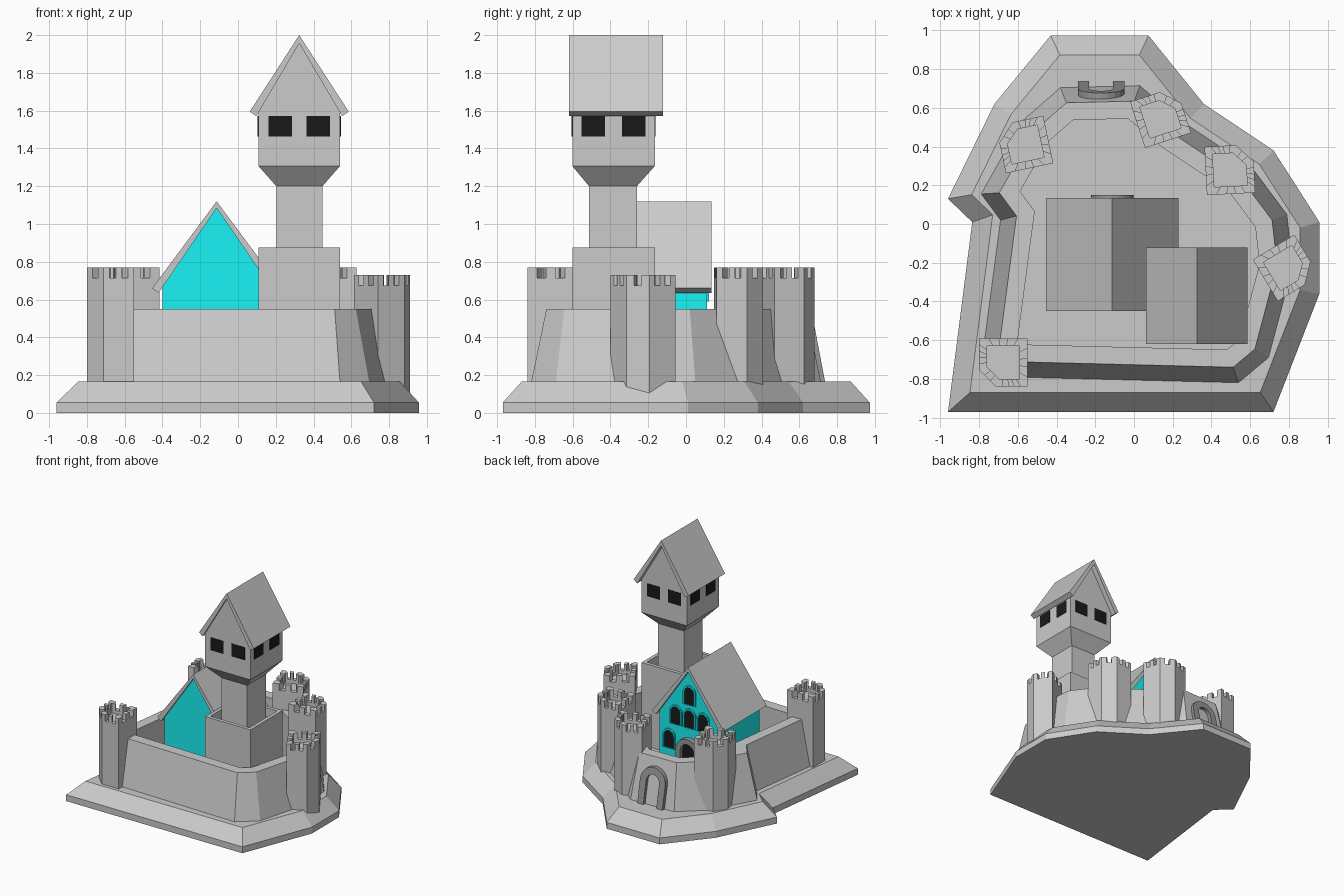
import bpy, bmesh
from math import sin, cos, pi, radians
from mathutils import Vector, Matrix

if "Cube" in bpy.data.objects:
    bpy.data.objects.remove(bpy.data.objects["Cube"])


def material(name, rgb):
    m = bpy.data.materials.new(name)
    m.diffuse_color = (*rgb, 1)
    m.use_nodes = True
    m.node_tree.nodes["Principled BSDF"].inputs["Base Color"].default_value = m.diffuse_color
    return m


TEAL = material("teal", (0.01, 0.9, 0.92))
BLACK = material("black", (0.01, 0.01, 0.01))
DARK = material("dark_stone", (0.3, 0.3, 0.3))


def inset(pts, d):
    """Mitred inward offset of a closed counter-clockwise outline."""
    out = []
    for i, p in enumerate(pts):
        p, a, b = Vector(p), Vector(pts[i - 1]), Vector(pts[(i + 1) % len(pts)])
        u, v = (p - a).normalized(), (b - p).normalized()
        n, m = Vector((-u.y, u.x)), Vector((-v.y, v.x))
        out.append(tuple(p + (n + m) * d / (1 + n.dot(m))))
    return out


def at(pts, z):
    return [(p[0], p[1], z) for p in pts]


def rect(x0, x1, y0, y1):
    return [(x0, y0), (x1, y0), (x1, y1), (x0, y1)]


def loft(name, loops, mat=None, ring=False):
    """Skin through outlines; caps both ends, or closes onto itself for a ring."""
    bm = bmesh.new()
    rows = [[bm.verts.new(p) for p in l] for l in loops]
    n = len(rows[0])
    for k in range(len(rows) if ring else len(rows) - 1):
        a, b = rows[k], rows[(k + 1) % len(rows)]
        for i in range(n):
            j = (i + 1) % n
            bm.faces.new((a[i], a[j], b[j], b[i]))
    if not ring:
        bm.faces.new(rows[0][::-1])
        bm.faces.new(rows[-1])
    bmesh.ops.recalc_face_normals(bm, faces=bm.faces)
    me = bpy.data.meshes.new(name)
    bm.to_mesh(me)
    bm.free()
    ob = bpy.data.objects.new(name, me)
    bpy.context.collection.objects.link(ob)
    if mat:
        me.materials.append(mat)
    return ob


def extrude_y(name, xz, y0, y1, mat=None):
    return loft(name, [[(x, y, z) for x, z in xz] for y in (y0, y1)], mat)


# Stepped plinth
base = [(-0.96, -0.97), (0.72, -0.97), (0.957, -0.36), (0.957, 0.01), (0.72, 0.38), (0.36, 0.62),
        (0.075, 0.973), (-0.43, 0.973), (-0.72, 0.62), (-0.96, 0.13), (-0.835, 0.01)]
loft("plinth", [at(base, 0), at(base, 0.055), at(inset(base, 0.1), 0.165)])

# Sloped curtain wall around an open courtyard
wall = [(-0.66, -0.79), (0.54, -0.82), (0.695, -0.69), (0.82, -0.22), (0.79, 0.05), (0.61, 0.29),
        (0.25, 0.53), (0.03, 0.715), (-0.38, 0.705), (-0.58, 0.53), (-0.79, 0.155), (-0.69, 0.02),
        (-0.78, -0.66)]
inner = inset(wall, 0.17)
loft("curtain_wall", [at(wall, 0.16), at(inset(wall, 0.08), 0.55), at(inner, 0.55),
                      at(inner, 0.16)], ring=True)


# Chamfered wall towers with battlements
def wall_tower(i, cx, cy, rot, top):
    h, c = 0.125, 0.088
    m = Matrix.Rotation(radians(rot), 2)
    out = [tuple(m @ Vector(p) + Vector((cx, cy))) for p in
           [(c - h, -h), (h, -h), (h, h), (-h, h), (-h, c - h)]]
    inn = inset(out, 0.04)
    rim = top - 0.055
    loft(f"wall_tower_{i}", [at(out, 0.06), at(out, rim), at(inn, rim), at(inn, rim - 0.03)])
    for s in range(5):
        a, b = Vector(out[s]), Vector(out[(s + 1) % 5])
        c0, d0 = Vector(inn[s]), Vector(inn[(s + 1) % 5])
        n = 5 if (b - a).length > 0.14 else 3
        for k in range(0, n, 2):
            t, u = k / n, (k + 1) / n
            q = [a.lerp(b, t), a.lerp(b, u), c0.lerp(d0, u), c0.lerp(d0, t)]
            loft(f"merlon_{i}_{s}_{k}", [at(q, rim - 0.004), at(q, top)])


for i, t in enumerate([(-0.675, -0.715, 0, 0.77), (-0.565, 0.41, -78, 0.77),
                       (0.137, 0.55, -162, 0.77), (0.495, 0.28, -177, 0.77),
                       (0.785, -0.227, 121, 0.73)]):
    wall_tower(i + 1, *t)


# Gabled roof slab: ridge at x, running in y
def roof(name, x, w, eave, ridge, t, y0, y1):
    prof = [(x - w, eave), (x, ridge), (x + w, eave), (x + w - 0.035, eave - 0.024),
            (x, ridge - t), (x - w + 0.035, eave - 0.024)]
    extrude_y(name, prof, y0, y1)


# Hall
hx = -0.113
extrude_y("hall", [(hx - 0.287, 0.16), (hx + 0.287, 0.16), (hx + 0.287, 0.67), (hx, 1.085),
                   (hx - 0.287, 0.67)], -0.43, 0.11, TEAL)
roof("hall_roof", hx, 0.342, 0.66, 1.12, 0.036, -0.45, 0.135)


def arch(x, z, w, h, n=10):
    """Round-headed outline standing on z, half width w, total height h."""
    return [(x - w, z)] + [(x - w * cos(pi * k / n), z + h - w + w * sin(pi * k / n))
                           for k in range(n + 1)] + [(x + w, z)]


def archway(name, x, z, w0, h0, w1, h1, y0, y1, mat):
    """Arch frame made from an outer and an inner arch outline."""
    a, b = arch(x, z, w0, h0), arch(x, z, w1, h1)
    bm_loops = [[(p[0], y, p[1]) for p in o] for o, y in ((a, y0), (a, y1), (b, y1), (b, y0))]
    return loft(name, bm_loops, mat, ring=True)


# Arched windows and door on the back gable of the hall
for i, (dx, z) in enumerate([(0, 0.79), (-0.13, 0.59), (0, 0.59), (0.13, 0.59),
                             (-0.195, 0.37), (0.195, 0.37)]):
    archway(f"window_frame_{i}", hx + dx, z, 0.06, 0.165, 0.046, 0.15, 0.105, 0.122, TEAL)
    extrude_y(f"window_{i}", arch(hx + dx, z, 0.05, 0.154), 0.105, 0.113, BLACK)
archway("hall_door_frame", hx, 0.165, 0.11, 0.34, 0.065, 0.295, 0.1, 0.15, DARK)
extrude_y("hall_door", arch(hx, 0.165, 0.07, 0.3), 0.1, 0.114, BLACK)

# Gate arch leaning with the wall slope
gate = archway("gate_arch", -0.17, 0.16, 0.12, 0.32, 0.062, 0.262, 0.66, 0.737, DARK)
for v in gate.data.vertices:
    v.co.y -= 0.19 * (v.co.z - 0.16)

# Keep: open-topped base, neck, flared lookout
x0, x1, y0, y1 = 0.108, 0.54, -0.602, -0.165
foot, neck = rect(x0, x1, y0, y1), rect(0.203, 0.447, -0.513, -0.26)
foot_in = inset(foot, 0.03)
loft("keep_base", [at(foot, 0.16), at(foot, 0.875), at(foot_in, 0.875), at(foot_in, 0.8)])
loft("keep_neck", [at(neck, 0.79), at(neck, 1.205)])
loft("lookout", [at(neck, 1.2), at(foot, 1.307), at(foot, 1.61)])
kx = 0.324
extrude_y("lookout_gable", [(x0, 1.6), (x1, 1.6), (x1, 1.63), (kx, 1.958), (x0, 1.63)], y0, y1)
roof("lookout_roof", kx, 0.262, 1.595, 2.0, 0.044, -0.62, -0.122)

# Square lookout windows on all four sides
cy = (y0 + y1) / 2
for s in (-1, 1):
    wx, wy, e = kx + s * 0.101, cy + s * 0.107, 0.004
    for side, r in {"front": rect(wx - 0.062, wx + 0.062, y0 - e, y0 + e),
                    "back": rect(wx - 0.062, wx + 0.062, y1 - e, y1 + e),
                    "left": rect(x0 - e, x0 + e, wy - 0.062, wy + 0.062),
                    "right": rect(x1 - e, x1 + e, wy - 0.062, wy + 0.062)}.items():
        loft(f"lookout_window_{side}_{s}", [at(r, 1.463), at(r, 1.572)], BLACK)
